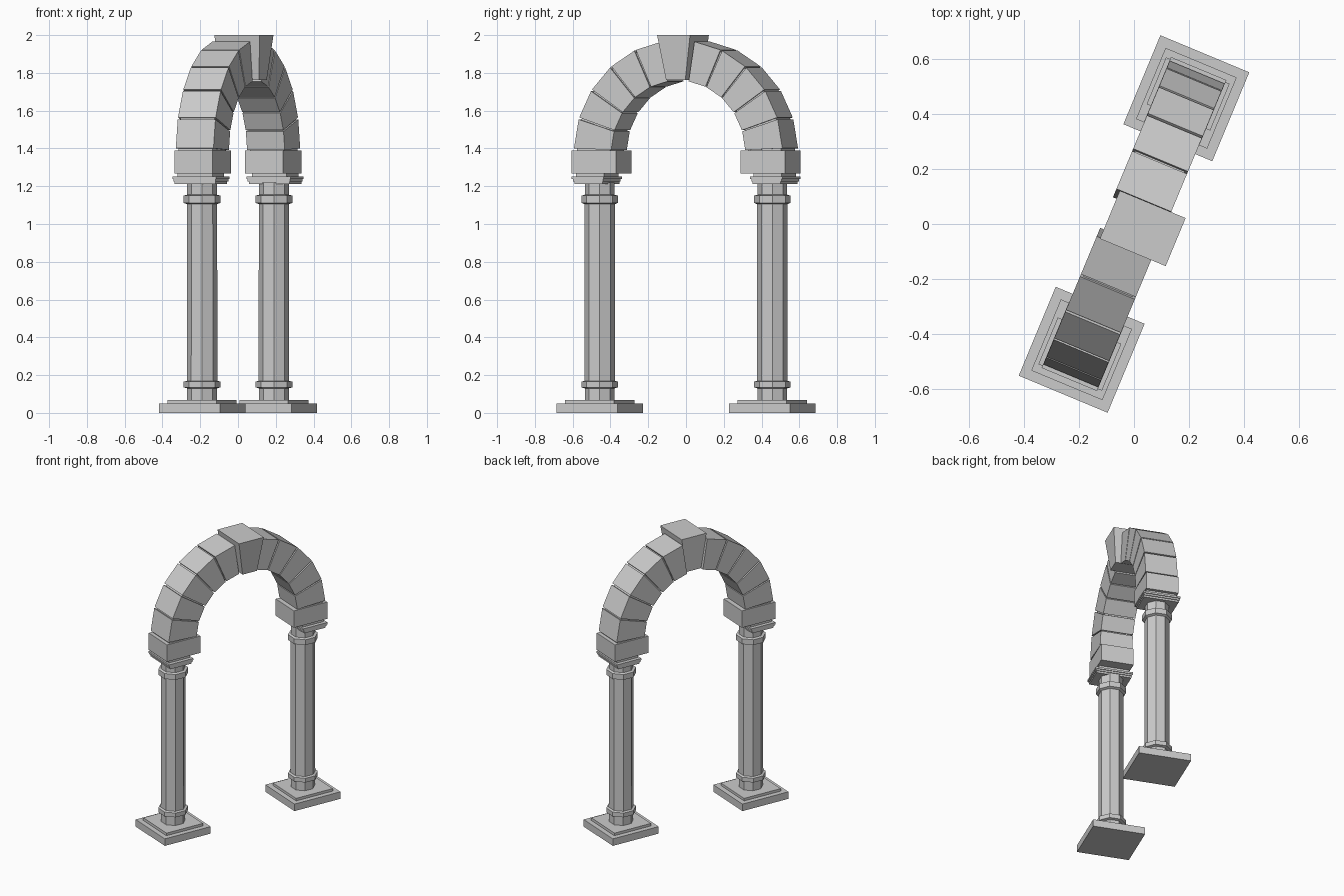
import bpy, bmesh
from math import radians, cos, sin
from mathutils import Matrix

if "Cube" in bpy.data.objects:
    bpy.data.objects.remove(bpy.data.objects["Cube"])

TURN = Matrix.Rotation(radians(67.4), 4, 'Z')   # the arch stands at an angle
CZ, R_IN, R_OUT = 1.375, 0.385, 0.598           # arch centre height and radii
SPAN = 0.495                                    # column distance from centre


def finish(name, bm):
    bmesh.ops.recalc_face_normals(bm, faces=bm.faces)
    bm.transform(TURN)
    me = bpy.data.meshes.new(name)
    bm.to_mesh(me)
    bm.free()
    ob = bpy.data.objects.new(name, me)
    bpy.context.collection.objects.link(ob)
    return ob


def box(name, x0, x1, y0, y1, z0, z1):
    bm = bmesh.new()
    m = Matrix.Translation(((x0 + x1) / 2, (y0 + y1) / 2, (z0 + z1) / 2))
    m = m @ Matrix.Diagonal((x1 - x0, y1 - y0, z1 - z0, 1))
    bmesh.ops.create_cube(bm, size=1, matrix=m)
    return finish(name, bm)


def side_box(name, s, inner, outer, half, z0, z1):
    a, b = sorted((s * inner, s * outer))
    return box(name, a, b, -half, half, z0, z1)


def octagon(name, x, profile):
    # eight-sided turned shape from (radius, height) pairs
    bm = bmesh.new()
    rings = [[bm.verts.new((x + r * cos(radians(22.5 + 45 * i)),
                            r * sin(radians(22.5 + 45 * i)), z)) for i in range(8)]
             for r, z in profile]
    for lo, hi in zip(rings, rings[1:]):
        for i in range(8):
            j = (i + 1) % 8
            bm.faces.new((lo[i], lo[j], hi[j], hi[i]))
    bm.faces.new(rings[0])
    bm.faces.new(rings[-1])
    return finish(name, bm)


def prism(name, outline, y0, y1):
    # extrude an (x, z) outline across the arch thickness
    bm = bmesh.new()
    a = [bm.verts.new((x, y0, z)) for x, z in outline]
    b = [bm.verts.new((x, y1, z)) for x, z in outline]
    n = len(a)
    for i in range(n):
        j = (i + 1) % n
        bm.faces.new((a[i], a[j], b[j], b[i]))
    bm.faces.new(a)
    bm.faces.new(b)
    return finish(name, bm)


def polar(r, deg, s=1):
    return (s * r * cos(radians(deg)), CZ + r * sin(radians(deg)))


for s, side in ((-1, "left"), (1, "right")):
    # stepped plinth
    x = s * SPAN
    box(side + "_plinth", x - .175, x + .175, -.175, .175, 0, .05)
    box(side + "_plinth_step", x - .14, x + .14, -.14, .14, .05, .068)

    # column with two collars
    octagon(side + "_column", x, [
        (.079, .068), (.079, .13), (.097, .135), (.097, .165), (.081, .17),
        (.080, 1.105), (.097, 1.112), (.097, 1.15), (.079, 1.155), (.079, 1.22)])

    # thin capital slabs
    side_box(side + "_capital_lower", s, .43, .592, .117, 1.213, 1.226)
    side_box(side + "_capital_middle", s, .425, .598, .121, 1.226, 1.238)
    side_box(side + "_capital_upper", s, .42, .604, .125, 1.238, 1.251)
    side_box(side + "_capital_joint", s, .43, .59, .10, 1.251, 1.268)

    # springer block
    side_box(side + "_springer", s, .357, .612, .109, 1.268, 1.388)

    # five wedge stones up to the keystone
    step = 15.9
    for i in range(5):
        a0 = 2 + i * step + .5
        a1 = 2 + (i + 1) * step - .5
        prism(f"{side}_voussoir_{i + 1}",
              [polar(R_IN, a0, s), polar(R_OUT, a0, s),
               polar(R_OUT, a1, s), polar(R_IN, a1, s)], -.108, .108)
        # recessed mortar joint
        prism(f"{side}_joint_{i + 1}",
              [polar(R_IN + .012, a0 - 1.2, s), polar(R_OUT - .012, a0 - 1.2, s),
               polar(R_OUT - .012, a0 + .3, s), polar(R_IN + .012, a0 + .3, s)],
              -.097, .097)

# keystone, tapering downwards and standing proud of one face
bm = bmesh.new()
low = [bm.verts.new(p) for p in
       ((-.055, -.142, 1.762), (.055, -.142, 1.762), (.055, .094, 1.762), (-.055, .094, 1.762))]
top = [bm.verts.new(p) for p in
       ((-.097, -.165, 2), (.092, -.165, 2), (.092, .094, 2), (-.097, .094, 2))]
for i in range(4):
    j = (i + 1) % 4
    bm.faces.new((low[i], low[j], top[j], top[i]))
bm.faces.new(low)
bm.faces.new(top)
finish("keystone", bm)
